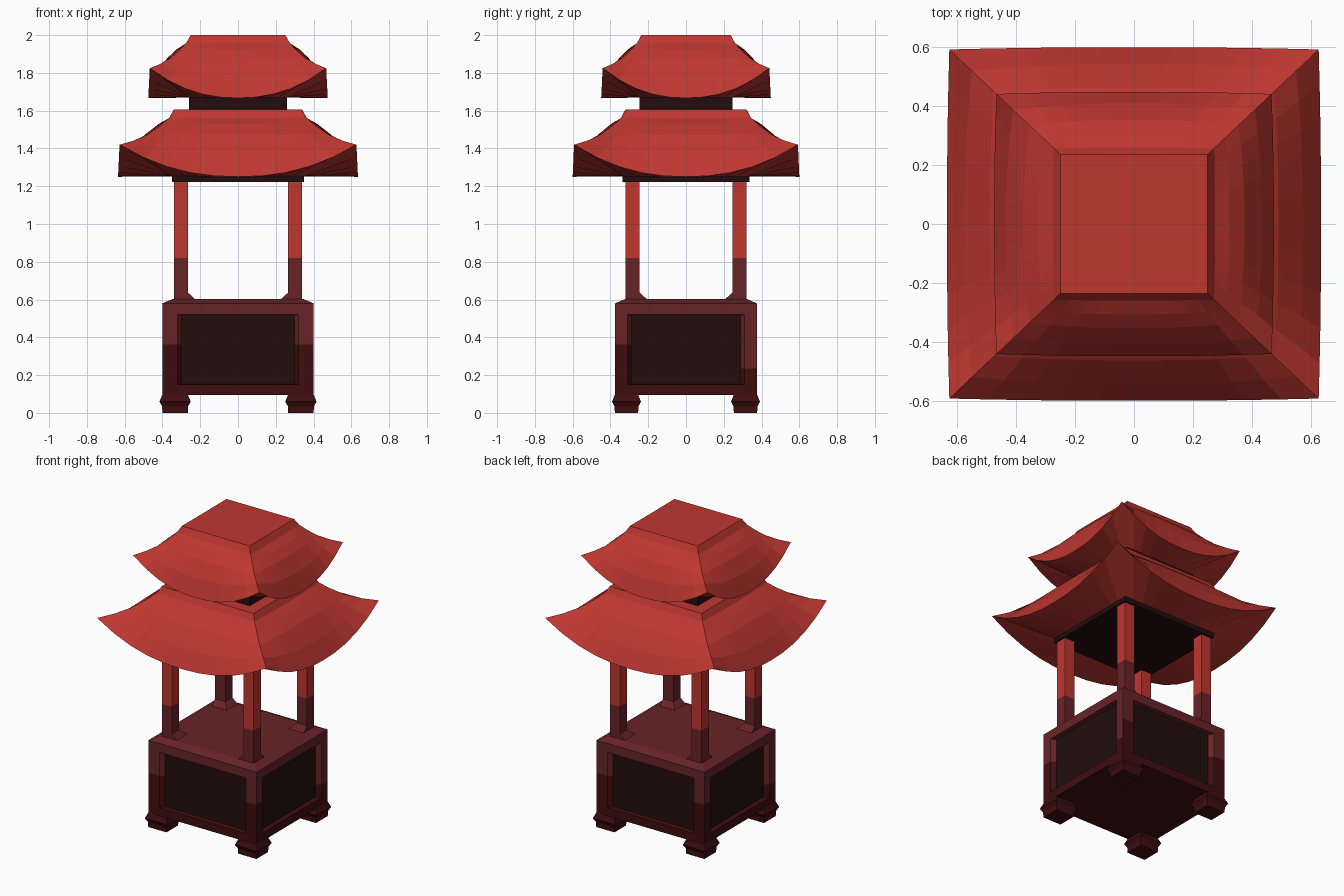
import bpy, bmesh
from mathutils import Vector

if "Cube" in bpy.data.objects:
    bpy.data.objects.remove(bpy.data.objects["Cube"])


def material(name, r, g, b):
    m = bpy.data.materials.new(name)
    m.diffuse_color = (r, g, b, 1)
    m.use_nodes = True
    m.node_tree.nodes["Principled BSDF"].inputs["Base Color"].default_value = m.diffuse_color
    return m


RED = material("bright_red", 0.52, 0.038, 0.03)
WINE = material("wine_red", 0.135, 0.017, 0.02)
MAROON = material("dark_maroon", 0.05, 0.004, 0.0045)
BLACK = material("near_black", 0.017, 0.0043, 0.0043)
RATIO = 0.945  # depth compared with width


def finish(bm, name, mats, rule=None):
    bmesh.ops.remove_doubles(bm, verts=bm.verts, dist=1e-5)
    bmesh.ops.recalc_face_normals(bm, faces=bm.faces)
    if rule:
        for f in bm.faces:
            f.material_index = rule(f)
    me = bpy.data.meshes.new(name)
    bm.to_mesh(me)
    bm.free()
    for m in mats:
        me.materials.append(m)
    ob = bpy.data.objects.new(name, me)
    bpy.context.collection.objects.link(ob)
    return ob


def bridge(bm, a, b):
    n = len(a)
    return [bm.faces.new((a[i], a[(i + 1) % n], b[(i + 1) % n], b[i])) for i in range(n)]


def loft(name, rings, mats, rule=None):
    """Closed body through a stack of rings."""
    bm = bmesh.new()
    vs = [[bm.verts.new(p) for p in r] for r in rings]
    for a, b in zip(vs, vs[1:]):
        bridge(bm, a, b)
    bm.faces.new(vs[0])
    bm.faces.new(vs[-1])
    return finish(bm, name, mats, rule)


def rect(x0, x1, y0, y1, z):
    return [(x0, y0, z), (x1, y0, z), (x1, y1, z), (x0, y1, z)]


def centred(hx, hy, z):
    return rect(-hx, hx, -hy, hy, z)


# ---- base cabinet with a recessed panel on each side ----
def base():
    bm = bmesh.new()
    hx, hy, z0, z1 = 0.40, 0.375, 0.095, 0.58
    bottom = [bm.verts.new(p) for p in centred(hx, hy, z0)]
    bm.faces.new(bottom)
    shoulder = [bm.verts.new(p) for p in centred(hx, hy, z1)]
    top = [bm.verts.new(p) for p in centred(0.345, 0.322, 0.603)]
    bridge(bm, shoulder, top)
    bm.faces.new(top)
    panels = bm.faces.layers.int.new("panel")
    for normal, half, dist in (((0, -1), hx, hy), ((0, 1), hx, hy),
                               ((1, 0), hy, hx), ((-1, 0), hy, hx)):
        n = Vector((*normal, 0))
        side = Vector((-n.y, n.x, 0))

        def ring(w, lo, hi, d):
            return [bm.verts.new(n * d + side * s + Vector((0, 0, z)))
                    for s, z in ((-w, lo), (w, lo), (w, hi), (-w, hi))]
        hole = half * 0.80 if half == hx else 0.31
        outer = ring(half, z0, z1, dist)
        edge = ring(hole, 0.15, 0.52, dist)
        inner = ring(hole - 0.022, 0.153, 0.517, dist - 0.03)
        bridge(bm, outer, edge)
        bridge(bm, edge, inner)
        bm.faces.new(inner)[panels] = 1
    bmesh.ops.remove_doubles(bm, verts=bm.verts, dist=1e-5)
    # colour break lines
    for z in (0.235, 0.362):
        bmesh.ops.bisect_plane(bm, geom=bm.verts[:] + bm.edges[:] + bm.faces[:],
                               plane_co=(0, 0, z), plane_no=(0, 0, 1))

    def rule(f):
        if f[panels]:
            return 2
        c = f.calc_center_median()
        low_break = abs(c.x) > 0.36 and c.x * c.y > 0 and abs(f.normal.x) > 0.5
        return 1 if c.z < (0.235 if low_break else 0.362) else 0
    finish(bm, "base_cabinet", [WINE, MAROON, BLACK], rule)


base()

# ---- feet and pillars at the four corners ----
for sx, nx in ((-1, "left"), (1, "right")):
    for sy, ny in ((-1, "front"), (1, "back")):
        cx, cy = sx * 0.333, sy * 0.315
        loft(f"{ny}_{nx}_foot",
             [rect(cx - h, cx + h, cy - h * 0.92, cy + h * 0.92, z)
              for h, z in ((0.067, 0), (0.069, 0.035), (0.083, 0.06), (0.067, 0.097))],
             [MAROON])
        loft(f"{ny}_{nx}_pillar",
             [rect(sx * 0.34, sx * i, sy * 0.32, sy * (i - 0.02), z)
              for i, z in ((0.225, 0.6), (0.265, 0.637), (0.265, 0.82), (0.265, 1.235))],
             [RED, WINE], lambda f: int(f.calc_center_median().z < 0.82))

# ---- dark ceiling plate and neck ----
loft("ceiling_plate", [centred(0.35, 0.335, z) for z in (1.222, 1.256)], [BLACK])
loft("roof_neck", [centred(0.26, 0.245, z) for z in (1.595, 1.675)], [BLACK])


# ---- curved roofs: blend between mid-side and hip profiles ----
def roof_ring(mid, hip, n=10):
    pts = []
    for nx, ny in ((0, -1), (1, 0), (0, 1), (-1, 0)):
        for i in range(n):
            u = -1 + 2 * i / n
            k = abs(u) ** 2.25
            out = mid[0] + (hip[0] - mid[0]) * k
            z = mid[1] + (hip[1] - mid[1]) * k
            along = u * hip[0]
            pts.append((nx * out - ny * along, (ny * out + nx * along) * RATIO, z))
    return pts


def roof(name, inner, mids, hips):
    rings = [roof_ring(inner, inner)]
    rings += [roof_ring(m, h) for m, h in zip(mids, hips)]
    loft(name, rings, [RED])


roof("lower_roof", (0.35, 1.252),
     [(0.635, 1.25), (0.575, 1.36), (0.49, 1.475), (0.42, 1.53), (0.365, 1.56), (0.34, 1.605)],
     [(0.627, 1.42), (0.55, 1.442), (0.476, 1.475), (0.41, 1.522), (0.36, 1.565), (0.34, 1.605)])
roof("upper_roof", (0.262, 1.669),
     [(0.475, 1.667), (0.435, 1.78), (0.375, 1.878), (0.325, 1.925), (0.275, 1.957), (0.25, 2.0)],
     [(0.467, 1.825), (0.41, 1.848), (0.355, 1.88), (0.31, 1.92), (0.272, 1.96), (0.25, 2.0)])
